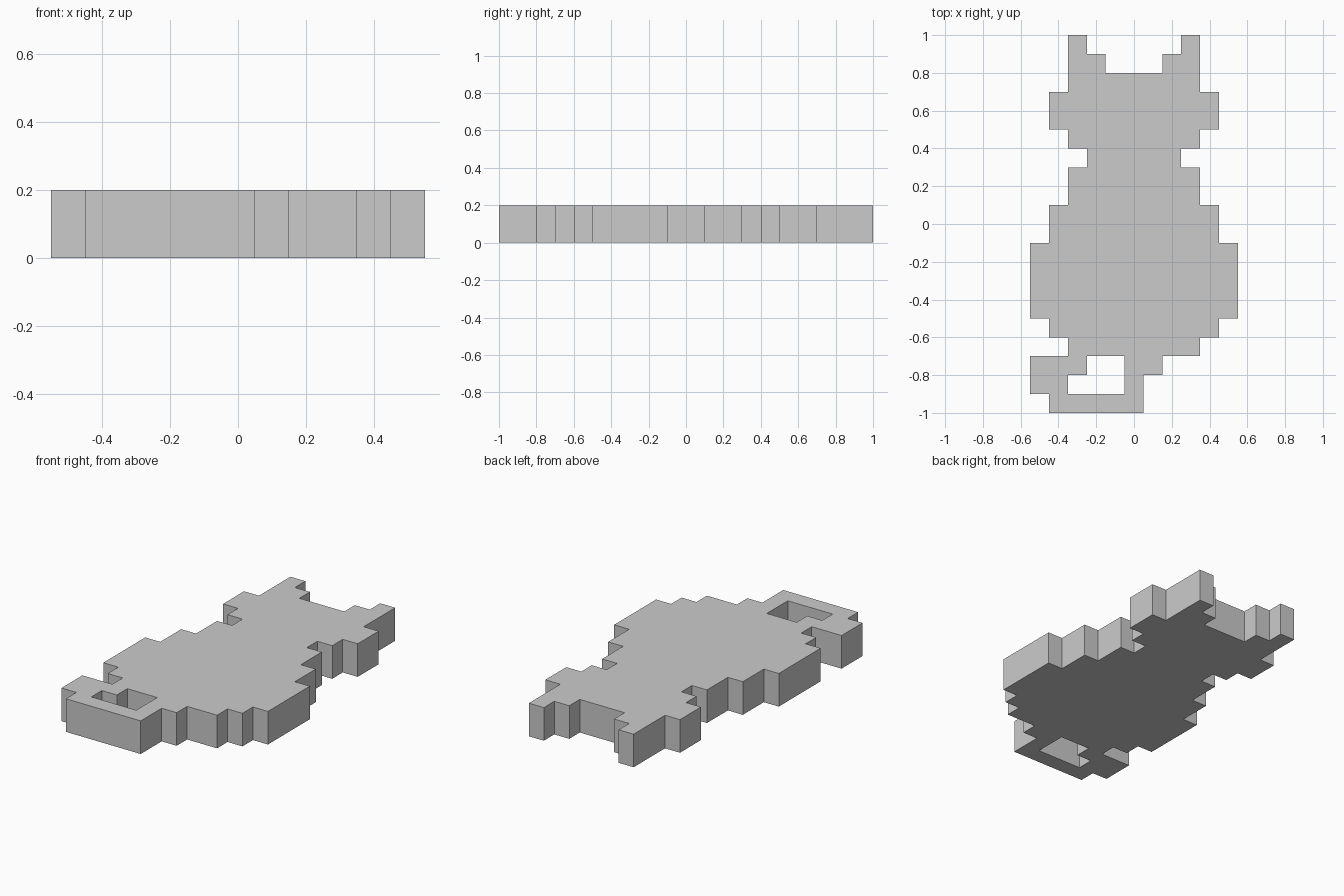
import bpy
import bmesh
import math

# Remove the default cube
cube = bpy.data.objects.get("Cube")
if cube:
    bpy.data.objects.remove(cube, do_unlink=True)

CELL = 0.1
HEIGHT = 0.2

# Silhouette of a seated cat, one character per square cell, ears first
EARS = ["..#.....#..",
        "..##...##.."]
HEAD = ["..#######..",
        ".#########.",
        ".#########.",
        "..#######.."]
NECK = ["...#####..."]
BODY = ["..#######.."] * 2 + [".#########."] * 2 + ["###########"] * 4
HAUNCHES = [".#########.",
            "..#######.."]
TAIL = ["###..##....",
        "##...#.....",
        ".#####....."]
ROWS = EARS + HEAD + NECK + BODY + HAUNCHES + TAIL


def make_material(name, value):
    mat = bpy.data.materials.new(name)
    mat.use_nodes = True
    colour = (value, value, value, 1.0)
    mat.diffuse_color = colour
    mat.node_tree.nodes["Principled BSDF"].inputs["Base Color"].default_value = colour
    return mat


def build_slab(name, rows, mat):
    bm = bmesh.new()
    left, back = -len(rows[0]) * CELL / 2, len(rows) * CELL / 2
    # Flat cells of the silhouette
    for r, row in enumerate(rows):
        for c, mark in enumerate(row):
            if mark == "#":
                x, y = left + c * CELL, back - r * CELL
                corners = [(x, y - CELL), (x + CELL, y - CELL), (x + CELL, y), (x, y)]
                bm.faces.new([bm.verts.new((px, py, 0)) for px, py in corners])
    bmesh.ops.remove_doubles(bm, verts=bm.verts[:], dist=CELL / 100)
    # Thicken upward, keeping the underside
    result = bmesh.ops.extrude_face_region(bm, geom=bm.faces[:], use_keep_orig=True)
    top = [g for g in result["geom"] if isinstance(g, bmesh.types.BMVert)]
    bmesh.ops.translate(bm, verts=top, vec=(0, 0, HEIGHT))
    # Merge the cells into clean flat faces
    bmesh.ops.recalc_face_normals(bm, faces=bm.faces[:])
    bmesh.ops.dissolve_limit(bm, angle_limit=math.radians(1),
                             verts=bm.verts[:], edges=bm.edges[:])
    mesh = bpy.data.meshes.new(name)
    bm.to_mesh(mesh)
    bm.free()
    mesh.materials.append(mat)
    obj = bpy.data.objects.new(name, mesh)
    bpy.context.collection.objects.link(obj)
    return obj


build_slab("cat_silhouette", ROWS, make_material("light_grey", 0.6))
